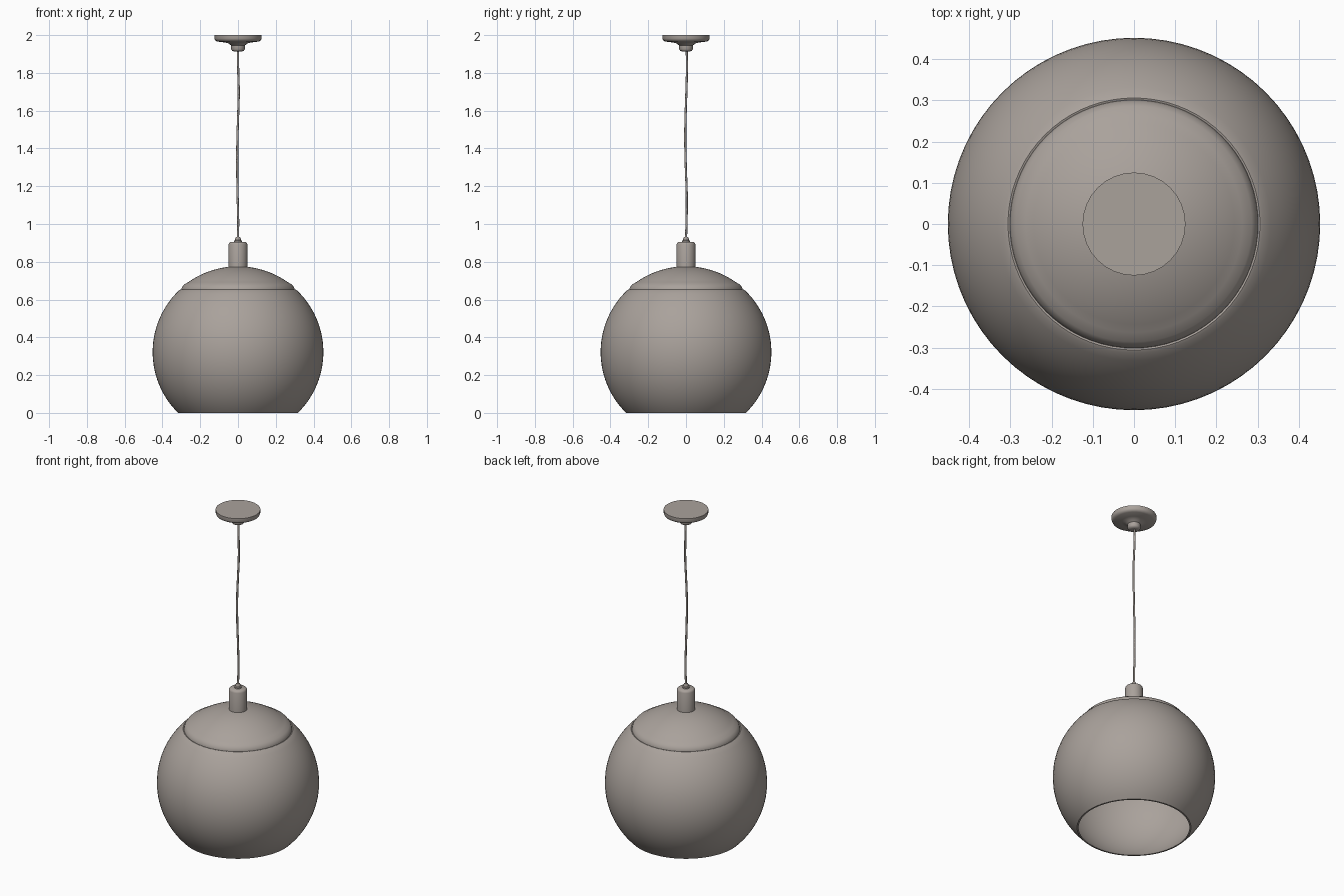
import bpy, bmesh, math

if "Cube" in bpy.data.objects:
    bpy.data.objects.remove(bpy.data.objects["Cube"])

grey = bpy.data.materials.new("warm_grey")
grey.diffuse_color = (0.40, 0.36, 0.33, 1)
grey.use_nodes = True
grey.node_tree.nodes["Principled BSDF"].inputs["Base Color"].default_value = grey.diffuse_color


def finish(obj, angle=40):
    obj.data.materials.append(grey)
    bpy.ops.object.select_all(action='DESELECT')
    obj.select_set(True)
    bpy.context.view_layer.objects.active = obj
    bpy.ops.object.shade_smooth_by_angle(angle=math.radians(angle))


def lathe(name, profile, segs=64, angle=40):
    """Revolve (radius, z) points about the z axis."""
    bm = bmesh.new()
    rings = []
    for r, z in profile:
        if r < 1e-6:
            rings.append([bm.verts.new((0, 0, z))] * segs)
        else:
            rings.append([bm.verts.new((r * math.cos(2 * math.pi * i / segs),
                                        r * math.sin(2 * math.pi * i / segs), z))
                          for i in range(segs)])
    for a, b in zip(rings, rings[1:]):
        for i in range(segs):
            j = (i + 1) % segs
            quad = list(dict.fromkeys((a[i], a[j], b[j], b[i])))
            if len(quad) > 2:
                bm.faces.new(quad)
    bmesh.ops.recalc_face_normals(bm, faces=bm.faces)
    mesh = bpy.data.meshes.new(name)
    bm.to_mesh(mesh)
    bm.free()
    obj = bpy.data.objects.new(name, mesh)
    bpy.context.collection.objects.link(obj)
    finish(obj, angle)
    return obj


def arc(radius, z0, z1, n, centre=0.322):
    """Points of a sphere profile between two heights."""
    a0 = math.asin(max(-1, min(1, (z0 - centre) / radius)))
    a1 = math.asin(max(-1, min(1, (z1 - centre) / radius)))
    return [(radius * math.cos(a0 + (a1 - a0) * i / n),
             centre + radius * math.sin(a0 + (a1 - a0) * i / n)) for i in range(n + 1)]


R, T = 0.452, 0.006

# Globe shade: thin double wall, open below, rolled rim above
outer = arc(R, 0.0, 0.648, 28)
inner = arc(R - T, 0.64, 0.0, 28)
lathe("globe_shade", outer + [(0.306, 0.652), (0.300, 0.650)] + inner + [outer[0]], 72)

# Domed cap with a rolled edge, sitting in the shade's upper opening
dome = arc(R + 0.002, 0.692, 0.776, 12)
lathe("dome_cap", [(0.301, 0.641), (0.301, 0.652), (0.297, 0.665), (0.286, 0.680)]
      + dome[:-1] + [(0, 0.776)]
      + [(0, 0.768)] + arc(R - T, 0.767, 0.645, 12) + [(0.301, 0.641)], 72)

# Lamp holder stem and cable grip
lathe("stem", [(0, 0.76), (0.050, 0.76), (0.050, 0.892), (0.047, 0.900),
               (0.041, 0.905), (0, 0.905)], 32)
lathe("cable_grip", [(0, 0.900), (0.020, 0.900), (0.020, 0.912), (0.015, 0.914),
                     (0.015, 0.922), (0.011, 0.930), (0, 0.930)], 16)

# Ceiling canopy with its nub
lathe("ceiling_canopy", [(0, 2.0), (0.125, 2.0), (0.125, 1.982), (0.121, 1.972),
                         (0.110, 1.966), (0.070, 1.961), (0.050, 1.956),
                         (0.040, 1.948), (0.036, 1.946), (0.036, 1.925),
                         (0.031, 1.917), (0.020, 1.913), (0, 1.913)], 32)

# Slightly wavy hanging cord
path = [(0, 0, 0.92), (0.001, 0.003, 1.02), (-0.002, 0.004, 1.15), (-0.004, -0.001, 1.30),
        (-0.003, -0.004, 1.45), (0.001, -0.002, 1.58), (0.004, 0.002, 1.70),
        (0.001, 0.005, 1.82), (0, 0.004, 1.92)]
curve = bpy.data.curves.new("cord", 'CURVE')
curve.dimensions = '3D'
curve.bevel_depth = 0.006
curve.bevel_resolution = 2
curve.resolution_u = 5
curve.use_fill_caps = True
spline = curve.splines.new('BEZIER')
spline.bezier_points.add(len(path) - 1)
for point, co in zip(spline.bezier_points, path):
    point.co = co
    point.handle_left_type = point.handle_right_type = 'AUTO'
cord = bpy.data.objects.new("cord", curve)
bpy.context.collection.objects.link(cord)
bpy.ops.object.select_all(action='DESELECT')
cord.select_set(True)
bpy.context.view_layer.objects.active = cord
bpy.ops.object.convert(target='MESH')
finish(bpy.context.view_layer.objects.active, 60)
